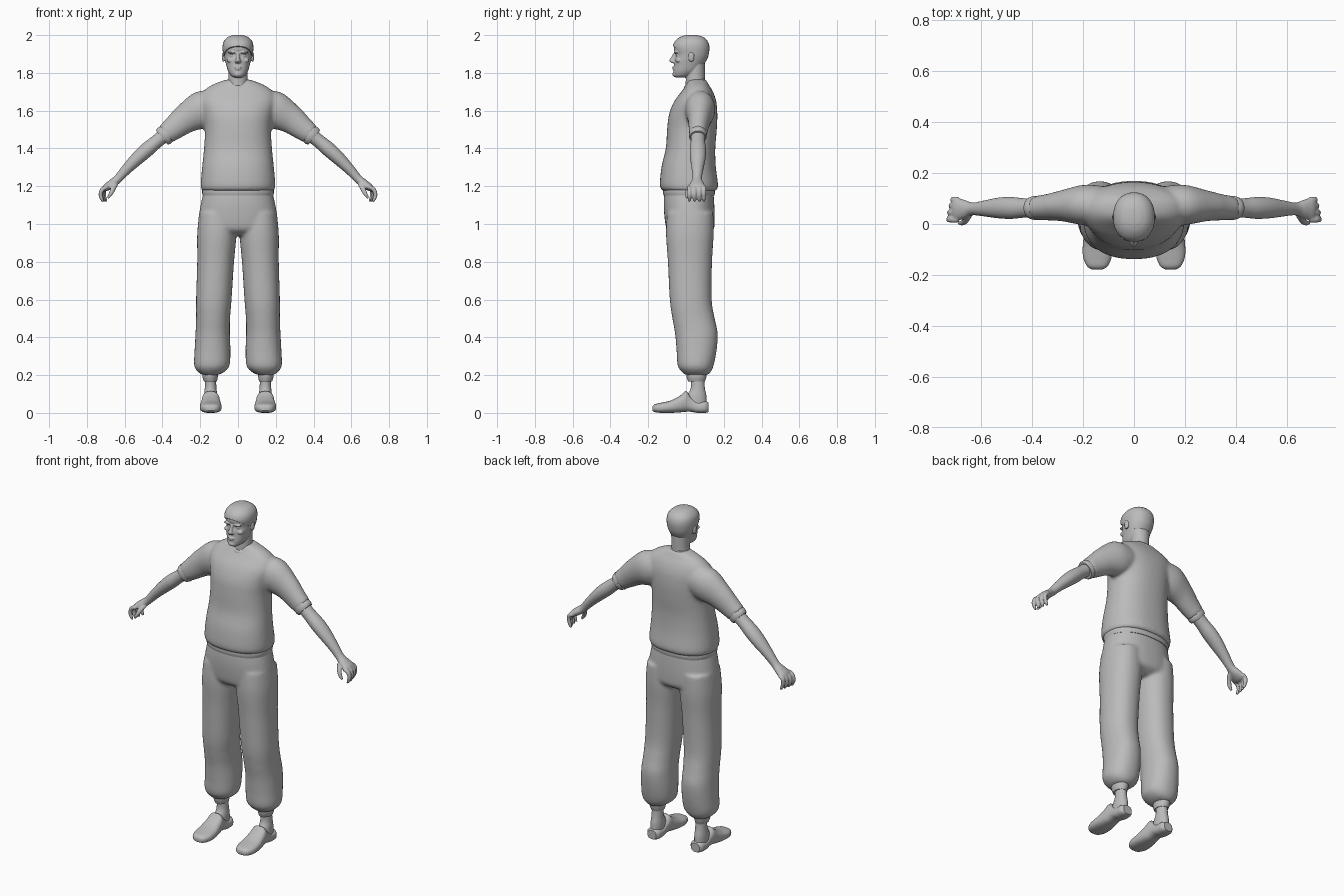
import bpy, bmesh, math
from mathutils import Vector

grey = bpy.data.materials.new("plain_grey")
grey.diffuse_color = (0.5, 0.5, 0.5, 1)


def loft(bm, sections, side=1, power=2.0, segs=32, steps=4):
    """Closed skin through (centre, u, v) sections, smoothly interpolated."""
    keys = [[c for vec in s for c in vec] for s in sections]
    rows, n = [], len(keys)
    for i in range(n - 1):
        p0, p1, p2, p3 = keys[max(i - 1, 0)], keys[i], keys[i + 1], keys[min(i + 2, n - 1)]
        for k in range(steps):
            t = k / steps
            rows.append([0.5 * (2 * b + (c - a) * t + (2 * a - 5 * b + 4 * c - d) * t * t
                                + (3 * b - a - 3 * c + d) * t ** 3)
                         for a, b, c, d in zip(p0, p1, p2, p3)])
    rows.append(keys[-1])
    rings = []
    for r in rows:
        c, u, v = Vector(r[:3]), Vector(r[3:6]), Vector(r[6:])
        ring = []
        for j in range(segs):
            a = 2 * math.pi * j / segs
            ca, sa = math.cos(a), math.sin(a)
            p = (c + u * math.copysign(abs(ca) ** (2 / power), ca)
                 + v * math.copysign(abs(sa) ** (2 / power), sa))
            ring.append(bm.verts.new((p.x * side, p.y, p.z)))
        rings.append(ring)
    for a, b in zip(rings, rings[1:]):
        for j in range(segs):
            k = (j + 1) % segs
            bm.faces.new((a[j], a[k], b[k], b[j]))
    bm.faces.new(rings[0])
    bm.faces.new(rings[-1])


def level(z, x0, x1, yf, yb):
    """Horizontal section between x0..x1 and yf..yb."""
    return ((x0 + x1) / 2, (yf + yb) / 2, z), ((x1 - x0) / 2, 0, 0), (0, (yb - yf) / 2, 0)


def centred(rows):
    return [level(z, -h, h, f, b) for z, h, f, b in rows]


def limb(points):
    """Sections across a path of (x, y, z, thickness, y_radius)."""
    out = []
    for i, (x, y, z, r, ry) in enumerate(points):
        a, b = points[max(i - 1, 0)], points[min(i + 1, len(points) - 1)]
        t = Vector((b[0] - a[0], 0, b[2] - a[2])).normalized()
        out.append(((x, y, z), (0, ry, 0), (-t.z * r, 0, t.x * r)))
    return out


def ball(bm, loc, scale):
    new = bmesh.ops.create_uvsphere(bm, u_segments=20, v_segments=12, radius=1)["verts"]
    for v in new:
        v.co = Vector(a * s + c for a, s, c in zip(v.co, scale, loc))


def finish(name, bm, voxel=0, smooth=2):
    bmesh.ops.recalc_face_normals(bm, faces=bm.faces)
    mesh = bpy.data.meshes.new(name)
    bm.to_mesh(mesh)
    bm.free()
    mesh.materials.append(grey)
    obj = bpy.data.objects.new(name, mesh)
    bpy.context.collection.objects.link(obj)
    bpy.ops.object.select_all(action="DESELECT")
    obj.select_set(True)
    bpy.context.view_layer.objects.active = obj
    if voxel:
        rem = obj.modifiers.new("merge", "REMESH")
        rem.mode, rem.voxel_size, rem.use_smooth_shade = "VOXEL", voxel, True
        sm = obj.modifiers.new("soften", "SMOOTH")
        sm.factor, sm.iterations = 0.5, smooth
        mesh.polygons.foreach_set("use_smooth", [True] * len(mesh.polygons))
    else:
        bpy.ops.object.shade_smooth_by_angle(angle=math.radians(40))
    return obj


# sweater: body and both sleeves merged
bm = bmesh.new()
loft(bm, centred([(1.175, .188, -.12, .155), (1.2, .198, -.138, .17), (1.3, .19, -.13, .158),
                  (1.4, .18, -.107, .155), (1.5, .175, -.1, .163), (1.58, .185, -.09, .166),
                  (1.65, .2, -.062, .16), (1.7, .185, -.025, .143), (1.735, .14, .0, .122),
                  (1.757, .085, .012, .11), (1.765, .06, .02, .105)]), power=2.3, segs=48)
for s in (1, -1):
    loft(bm, limb([(.1, .075, 1.625, .08, .07), (.19, .075, 1.605, .1, .08),
                   (.277, .072, 1.557, .078, .062), (.34, .066, 1.508, .064, .052),
                   (.384, .063, 1.474, .055, .048)]), s)
finish("sweater", bm, .01, 6)

# sweater hem band, neck rib and sleeve cuffs
bm = bmesh.new()
loft(bm, centred([(1.15, .187, -.118, .15), (1.17, .19, -.122, .154), (1.2, .187, -.118, .15)]),
     power=2.3, segs=48)
finish("hem_band", bm)
bm = bmesh.new()
loft(bm, [((0, .042, 1.715), (.066, 0, 0), (0, .056, .026)),
          ((0, .045, 1.745), (.065, 0, 0), (0, .056, .022)),
          ((0, .046, 1.752), (.058, 0, 0), (0, .05, .02))])
finish("neck_rib", bm)
for s, side in ((1, "left"), (-1, "right")):
    bm = bmesh.new()
    loft(bm, limb([(.372, .063, 1.484, .05, .046), (.39, .063, 1.468, .054, .047),
                   (.403, .063, 1.457, .048, .043)]), s)
    finish("sleeve_cuff_" + side, bm)

# trousers: hips and both legs merged
bm = bmesh.new()
loft(bm, centred([(1.17, .182, -.115, .145), (1.1, .198, -.118, .15), (1.02, .21, -.112, .152),
                  (.97, .205, -.1, .145), (.94, .15, -.06, .1)]), power=2.3, segs=48)
for s in (1, -1):
    loft(bm, [level(*r) for r in (
        (1.06, .015, .205, -.1, .145), (.95, .008, .216, -.106, .147), (.8, .021, .216, -.096, .138),
        (.6, .034, .222, -.086, .136), (.5, .042, .222, -.072, .152), (.42, .043, .225, -.058, .168),
        (.33, .04, .23, -.05, .162), (.25, .045, .232, -.044, .146), (.215, .075, .21, -.02, .13),
        (.2, .11, .185, .0, .112))], s, 2.2)
finish("trousers", bm, .01, 4)

# ankle bands, ankles and slip-on shoes
for s, side in ((1, "left"), (-1, "right")):
    bm = bmesh.new()
    loft(bm, [level(*r) for r in ((.22, .108, .188, .0, .112), (.19, .107, .188, .003, .108),
                                  (.165, .112, .18, .012, .1))], s)
    finish("trouser_cuff_" + side, bm)
    bm = bmesh.new()
    loft(bm, [level(*r) for r in ((.19, .117, .173, .025, .095), (.13, .114, .176, .025, .1),
                                  (.09, .11, .18, .005, .108), (.04, .11, .18, .0, .11))], s)
    finish("ankle_" + side, bm)
    bm = bmesh.new()
    loft(bm, [((.144, y, (t + b) / 2), (h, 0, 0), (0, 0, (t - b) / 2)) for y, h, t, b in (
        (-.178, .022, .034, .012), (-.165, .041, .046, .004), (-.13, .056, .054, 0),
        (-.08, .057, .066, 0), (-.03, .051, .092, .003), (0, .046, .115, .006),
        (.025, .042, .088, .006), (.06, .042, .062, 0), (.1, .041, .062, 0),
        (.118, .028, .056, .004))], s, 2.6)
    finish("shoe_" + side, bm)

# bare arms with hands
for s, side in ((1, "left"), (-1, "right")):
    bm = bmesh.new()
    loft(bm, limb([(.37, .063, 1.485, .038, .038), (.43, .063, 1.437, .036, .038),
                   (.48, .063, 1.395, .039, .043), (.53, .063, 1.35, .036, .041),
                   (.59, .061, 1.29, .028, .031), (.635, .059, 1.24, .023, .025),
                   (.665, .058, 1.215, .023, .036), (.695, .058, 1.195, .02, .045),
                   (.71, .058, 1.185, .013, .04)]), s)
    for y, curl in ((.018, 0), (.045, .004), (.071, .01), (.095, .018)):
        loft(bm, limb([(.69, y, 1.197, .012, .013), (.718 - curl / 2, y, 1.183, .012, .013),
                       (.728 - curl, y, 1.155, .011, .011), (.72 - curl, y, 1.13, .009, .009),
                       (.713 - curl, y, 1.117, .005, .005)]), s, segs=12)
    loft(bm, limb([(.648, .04, 1.215, .016, .016), (.662, .015, 1.185, .014, .014),
                   (.675, .005, 1.158, .011, .011), (.69, .004, 1.137, .006, .006)]), s, segs=12)
    finish("arm_" + side, bm, .005, 2)

# head, neck and facial features merged
skull = [(1.776, .022, -.055, -.0), (1.786, .038, -.066, .03), (1.81, .053, -.067, .065),
         (1.84, .062, -.064, .088), (1.87, .069, -.062, .105), (1.895, .073, -.056, .112),
         (1.93, .076, -.064, .115), (1.96, .069, -.053, .106), (1.983, .047, -.025, .082),
         (1.993, .02, .005, .05)]
bm = bmesh.new()
loft(bm, centred(skull), power=2.2)
loft(bm, centred([(1.69, .062, -.005, .1), (1.74, .053, -.002, .1), (1.79, .05, .0, .1),
                  (1.85, .052, .01, .1)]))
loft(bm, centred([(1.851, .011, -.071, -.05), (1.858, .018, -.083, -.05), (1.866, .014, -.09, -.05),
                  (1.885, .009, -.077, -.05), (1.905, .009, -.066, -.05)]), segs=16)
ball(bm, (0, -.064, 1.829), (.021, .01, .005))
ball(bm, (0, -.063, 1.82), (.018, .01, .005))
ball(bm, (0, -.058, 1.792), (.022, .014, .014))
for s in (1, -1):
    ball(bm, (s * .03, -.053, 1.908), (.025, .013, .006))
    ball(bm, (s * .03, -.043, 1.892), (.013, .011, .008))
    ball(bm, (s * .042, -.04, 1.866), (.018, .016, .012))
    ball(bm, (s * .077, .028, 1.885), (.009, .016, .027))
finish("head", bm, .0035, 2)

# hair cap, trimmed along a sloping hairline
bm = bmesh.new()
loft(bm, centred([(z + .007, h + .006, f - .006, b + .009) for z, h, f, b in skull[2:]]), power=2.2)
bmesh.ops.bisect_plane(bm, geom=bm.verts[:] + bm.edges[:] + bm.faces[:],
                       plane_co=(0, -.07, 1.942), plane_no=(0, .11, .165), clear_inner=True)
bmesh.ops.holes_fill(bm, edges=[e for e in bm.edges if e.is_boundary], sides=0)
finish("hair_cap", bm)
